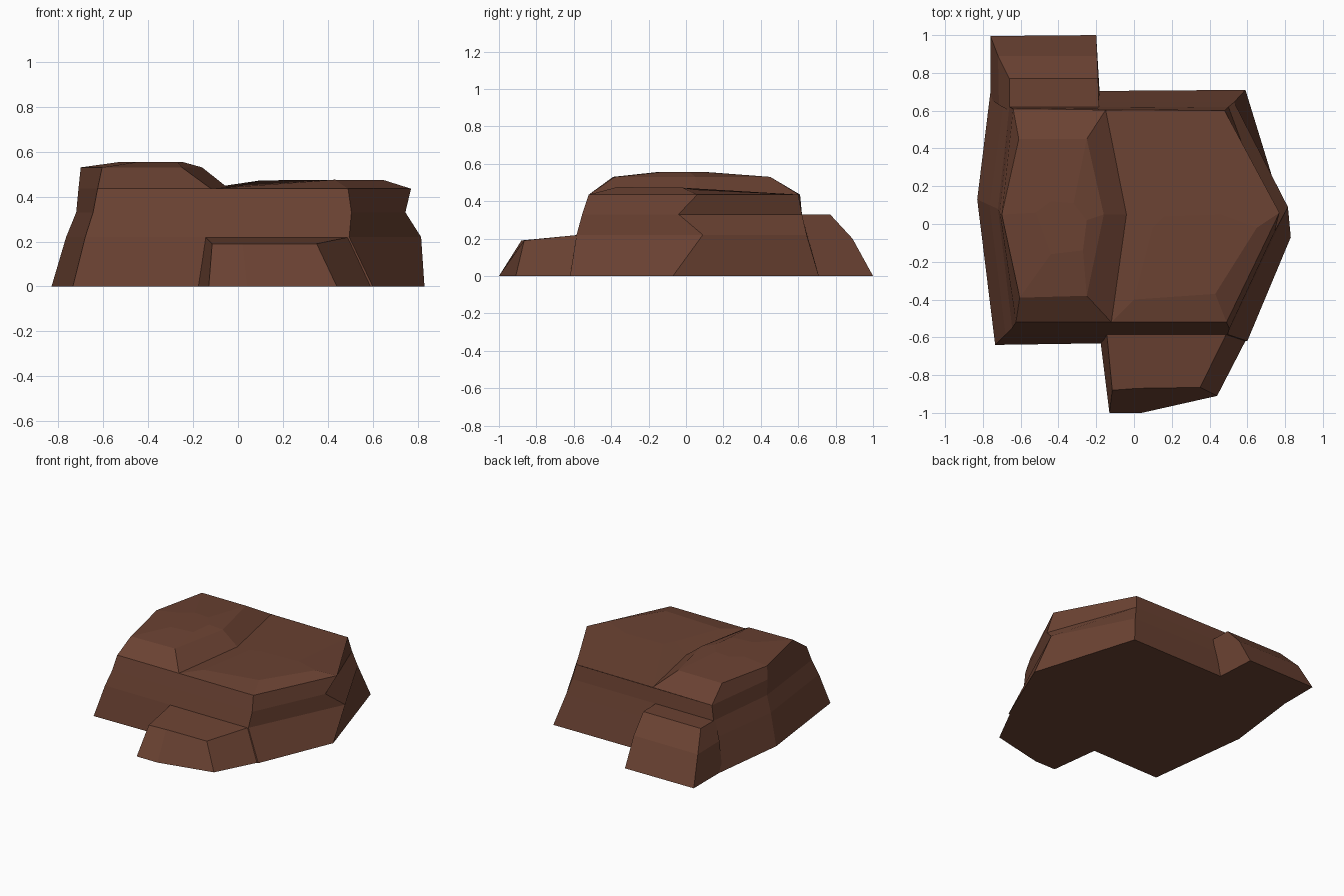
import bpy, bmesh

stone = bpy.data.materials.new("brown stone")
stone.diffuse_color = (0.145, 0.054, 0.032, 1)


def ring(z, *pts):
    """Outline at one height."""
    return [(x, y, z) for x, y in pts]


def loft(name, rings, bottom=True, top=True):
    """Flat-faced rock block skinned through matching outlines."""
    bm = bmesh.new()
    loops = [[bm.verts.new(p) for p in r] for r in rings]
    n = len(loops[0])
    for a, b in zip(loops, loops[1:]):
        for i in range(n):
            j = (i + 1) % n
            bm.faces.new((a[i], a[j], b[j], b[i]))
    if bottom:
        bm.faces.new(loops[0][::-1])
    if top:
        bm.faces.new(loops[-1])
    bm.normal_update()
    me = bpy.data.meshes.new(name)
    bm.to_mesh(me)
    bm.free()
    me.materials.append(stone)
    ob = bpy.data.objects.new(name, me)
    bpy.context.collection.objects.link(ob)
    return ob


# Main six-sided body, with an undercut on the right point
loft("rock_body", [
    ring(0.0, (-.83, .13), (-.735, -.64), (.60, -.62), (.83, -.07), (.59, .71), (-.76, .70)),
    ring(.22, (-.765, .10), (-.68, -.585), (.495, -.585), (.815, .09), (.53, .645), (-.69, .65)),
    ring(.33, (-.72, .08), (-.645, -.55), (.505, -.555), (.745, -.04), (.50, .62), (-.66, .62)),
    ring(.435, (-.71, .06), (-.625, -.52), (.49, -.52), (.77, .06), (.48, .60), (-.64, .61)),
], top=False)

# High ridge on the left with a slight crown
loft("left_ridge", [
    ring(.435, (-.71, .06), (-.625, -.52), (-.12, -.52), (-.04, .05), (-.15, .604), (-.64, .61)),
    ring(.53, (-.70, .05), (-.605, -.39), (-.25, -.38), (-.16, .05), (-.25, .45), (-.61, .45)),
    ring(.555, (-.52, .06), (-.44, -.16), (-.27, -.14), (-.25, .02), (-.32, .11), (-.44, .12)),
], bottom=False)

# Lower plateau on the right, raised toward its front half
loft("right_plateau", [
    ring(.435, (-.12, -.52), (.49, -.52), (.77, .06), (.48, .60), (-.15, .604), (-.04, .05)),
    [(.0, -.40, .447), (.43, -.37, .475), (.65, -.02, .473),
     (.46, .05, .462), (.16, .04, .46), (.10, -.02, .472)],
], bottom=False)

# Low step at the front
loft("front_step", [
    ring(0.0, (-.18, -.60), (-.13, -1.0), (.04, -1.0), (.44, -.91), (.60, -.60)),
    [(-.145, -.57, .22), (-.115, -.88, .19), (.02, -.87, .19), (.35, -.865, .19), (.495, -.57, .22)],
])

# Rounded step at the back left
loft("back_step", [
    ring(0.0, (-.76, .66), (-.18, .66), (-.20, 1.0), (-.76, .995)),
    ring(.20, (-.715, .63), (-.185, .63), (-.195, .89), (-.72, .89)),
    ring(.33, (-.66, .60), (-.185, .60), (-.19, .77), (-.66, .77)),
])
